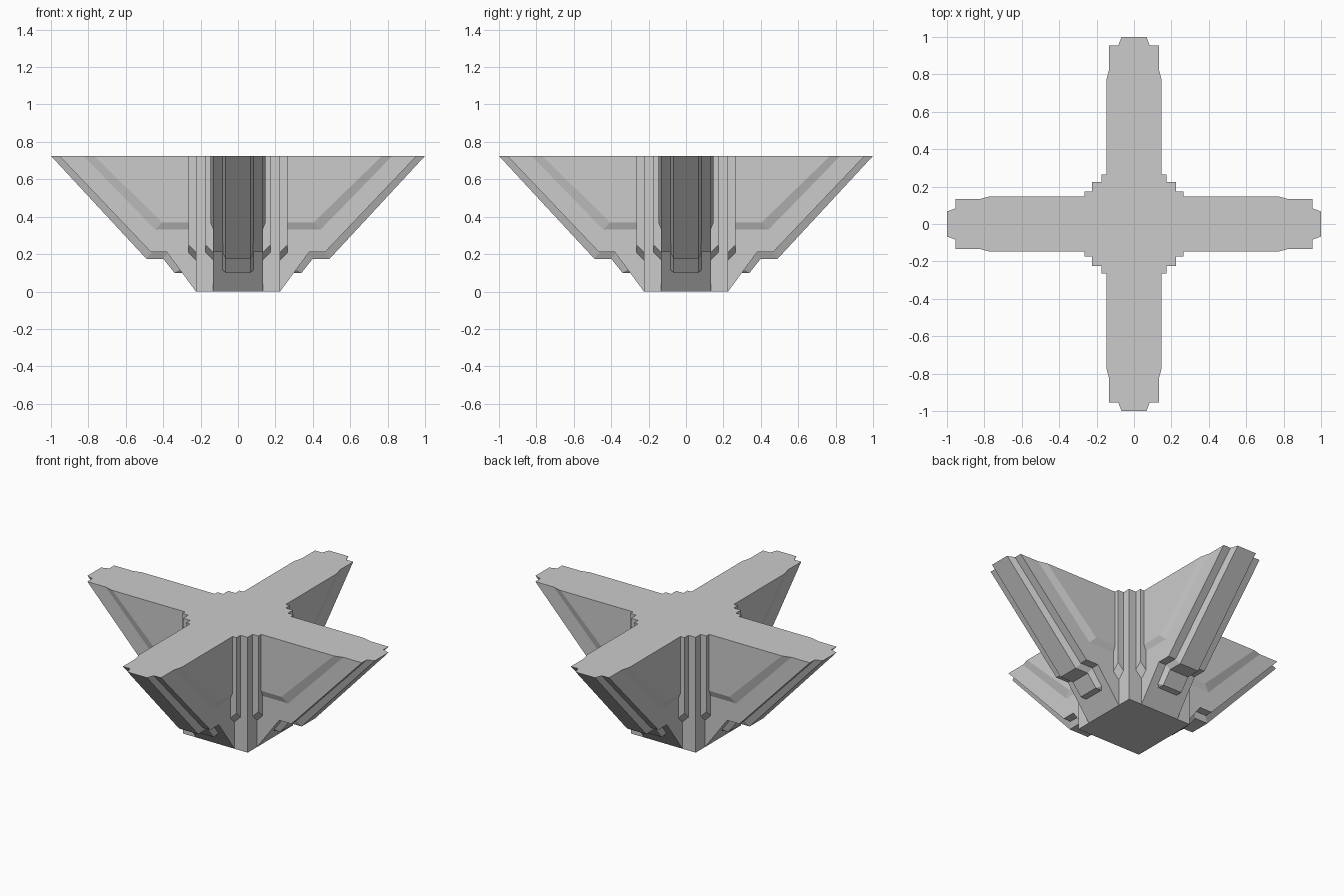
import bpy, bmesh

if "Cube" in bpy.data.objects:
    bpy.data.objects.remove(bpy.data.objects["Cube"])

TOP = 0.725      # flat upper surface
CORE = 0.225     # half width of the square core


def turned(p, k):
    """Quarter turns about z, exact."""
    x, y, z = p
    for _ in range(k):
        x, y = -y, x
    return (x, y, z)


def loft(name, rings, k=0):
    """Closed solid through equal-length rings, capped at both ends."""
    bm = bmesh.new()
    vs = [[bm.verts.new(turned(p, k)) for p in r] for r in rings]
    n = len(vs[0])
    for a, b in zip(vs, vs[1:]):
        for i in range(n):
            j = (i + 1) % n
            bm.faces.new((a[i], a[j], b[j], b[i]))
    bm.faces.new(vs[0])
    bm.faces.new(vs[-1])
    bmesh.ops.recalc_face_normals(bm, faces=bm.faces)
    me = bpy.data.meshes.new(name)
    bm.to_mesh(me)
    bm.free()
    ob = bpy.data.objects.new(name, me)
    bpy.context.collection.objects.link(ob)
    return ob


def at_y(profile, y):
    return [(x, y, z) for x, z in profile]


def mirrored(outer, w_outer, inner, w_inner):
    """Rings across an arm: one profile near the middle, another at the sides."""
    return [at_y(outer, -w_outer), at_y(inner, -w_inner),
            at_y(inner, w_inner), at_y(outer, w_outer)]


# Side profiles (x outwards, z up)
arm = [(.05, TOP), (.955, TOP), (.465, .21), (.38, .21), (CORE, 0), (.05, .05)]
rib_face = [(.1, TOP), (1, TOP), (.49, .175), (.40, .175), (.34, .1), (.28, .1), (.1, .3)]
rib_root = [(.1, TOP), (.95, TOP), (.455, .215), (.375, .215), (.305, .12), (.27, .12), (.1, .3)]
panel_face = [(.05, .37), (.405, .37), (.77, TOP), (.05, TOP)]
panel_root = [(.05, .33), (.445, .33), (.83, TOP), (.05, TOP)]

# Square core column
square = [(-CORE, -CORE), (CORE, -CORE), (CORE, CORE), (-CORE, CORE)]
body = loft("cross_bracket", [[(x, y, z) for x, y in square] for z in (0, TOP)])


# Corner fillet bars with slanted undersides
def corner_bar(x1, y1, k):
    lift = lambda x, y: .21 + (x + y - CORE - .175)
    rect = [(.1, .1), (x1, .1), (x1, y1), (.1, y1)]
    return loft("corner_bar", [[(x, y, lift(x, y)) for x, y in rect],
                               [(x, y, TOP) for x, y in rect]], k)


parts = []
for k in range(4):
    parts += [
        loft("arm", [at_y(arm, -.133), at_y(arm, .133)], k),
        loft("arm_rib", mirrored(rib_root, .085, rib_face, .067), k),
        loft("arm_panel", mirrored(panel_face, .148, panel_root, .132), k),
        corner_bar(.265, .175, k),
        corner_bar(.175, .265, k),
    ]

# Merge everything into one clean shell
bpy.context.view_layer.objects.active = body
for p in parts:
    mod = body.modifiers.new("join", 'BOOLEAN')
    mod.operation = 'UNION'
    mod.solver = 'EXACT'
    mod.object = p
    bpy.ops.object.modifier_apply(modifier=mod.name)
    bpy.data.objects.remove(p)
